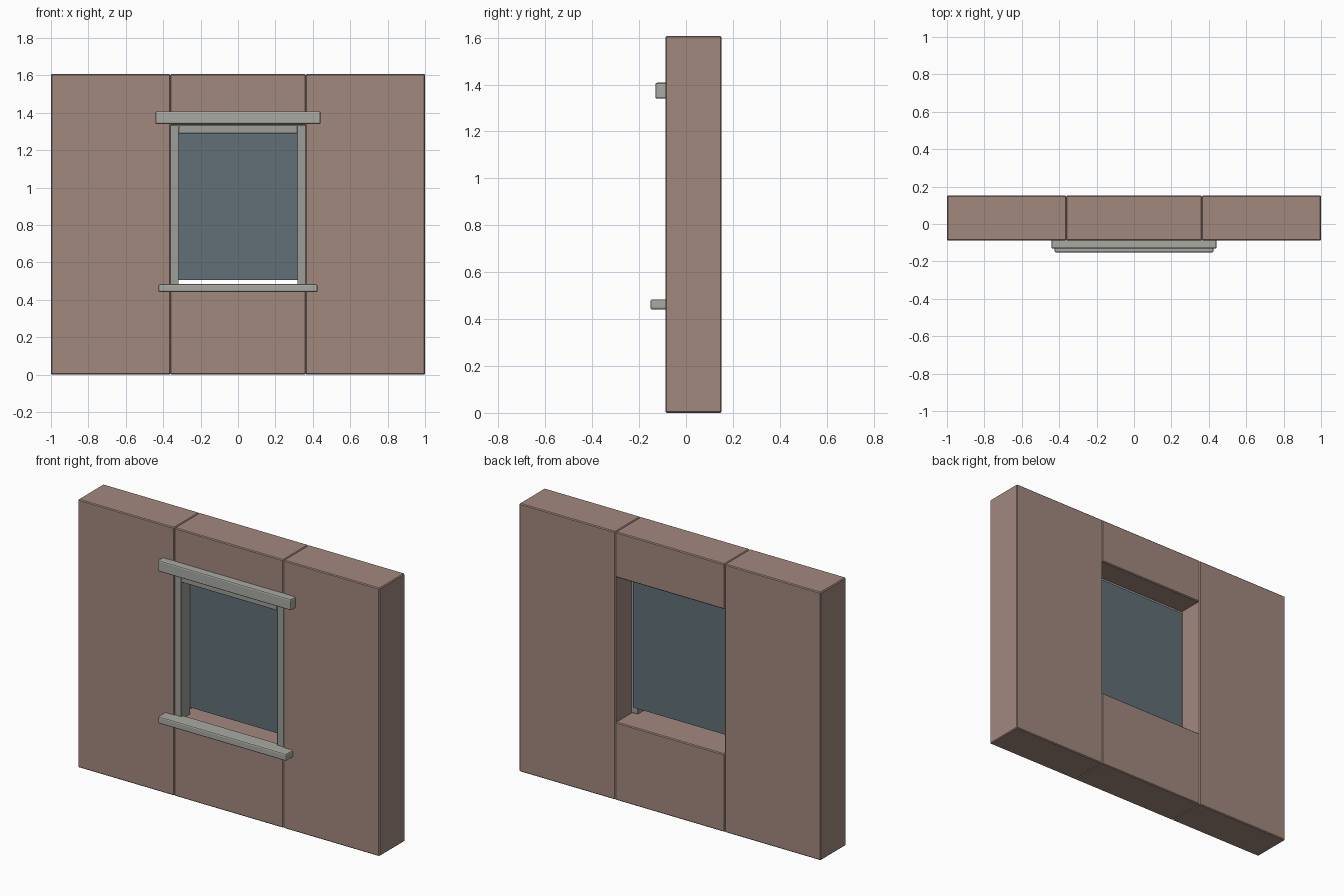
import bpy, bmesh

if "Cube" in bpy.data.objects:
    bpy.data.objects.remove(bpy.data.objects["Cube"])


def material(name, rgb):
    m = bpy.data.materials.new(name)
    m.diffuse_color = (*rgb, 1)
    m.use_nodes = True
    m.node_tree.nodes["Principled BSDF"].inputs["Base Color"].default_value = m.diffuse_color
    return m


BRICK = material("brick", (0.36, 0.25, 0.21))
STONE = material("stone", (0.40, 0.40, 0.37))
PAINT = material("frame_paint", (0.34, 0.34, 0.32))
GLASS = material("glass", (0.12, 0.16, 0.18))


def box(name, x, y, z, mat, bevel=0.0, segments=1):
    """Box between (min, max) pairs on each axis, with optional bevelled edges."""
    bm = bmesh.new()
    bmesh.ops.create_cube(bm, size=1)
    for v in bm.verts:
        for i, (lo, hi) in enumerate((x, y, z)):
            v.co[i] = hi if v.co[i] > 0 else lo
    if bevel:
        bmesh.ops.bevel(bm, geom=bm.edges[:], offset=bevel, segments=segments,
                        profile=0.5, affect='EDGES')
    me = bpy.data.meshes.new(name)
    bm.to_mesh(me)
    bm.free()
    ob = bpy.data.objects.new(name, me)
    me.materials.append(mat)
    bpy.context.collection.objects.link(ob)
    return ob


FRONT, BACK, TOP = -0.088, 0.152, 1.607
HALF = 0.362          # half width of the opening
WALL = (FRONT, BACK)
FRAME = (-0.083, 0.002)

# Wall piers and frame jambs, left and right
for side, s in (("left", -1), ("right", 1)):
    box(f"{side}_pier", sorted((s * HALF, s)), WALL, (0, TOP), BRICK, 0.005)
    box(f"{side}_jamb", sorted((s * 0.317, s * HALF)), FRAME, (0.467, 1.335), PAINT, 0.002)

# Wall below and above the opening
box("wall_below_window", (-HALF, HALF), WALL, (0, 0.467), BRICK, 0.005)
box("wall_above_window", (-HALF, HALF), WALL, (1.335, TOP), BRICK, 0.005)

# Frame head and glass pane, open gap under the pane
box("frame_head", (-0.317, 0.317), FRAME, (1.29, 1.335), PAINT, 0.002)
box("glass_pane", (-0.342, 0.342), (0.002, 0.014), (0.507, 1.315), GLASS)

# Projecting stone lintel and sill
box("lintel", (-0.442, 0.442), (-0.131, -0.07), (1.34, 1.408), STONE, 0.008, 2)
box("sill", (-0.425, 0.425), (-0.152, -0.06), (0.441, 0.484), STONE, 0.008, 2)
